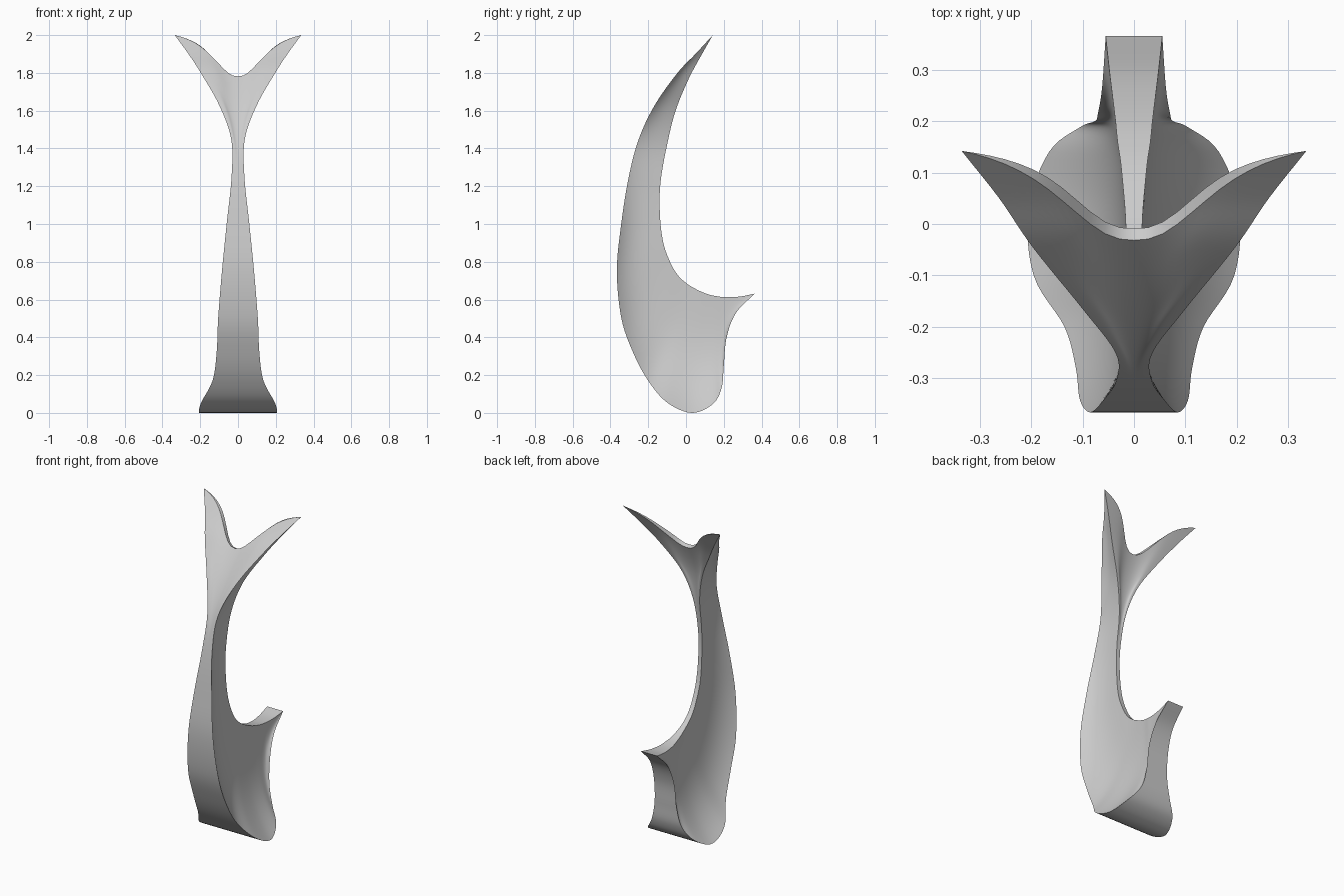
import bpy, bmesh
from mathutils import Vector

if "Cube" in bpy.data.objects:
    bpy.data.objects.remove(bpy.data.objects["Cube"])

# Rails from fork tip, down and round to the tail lip: (y, z, half width)
OUTER = [(.142, 2.0, .335), (.05, 1.9, .262), (-.045, 1.8, .197), (-.165, 1.63, .1),
         (-.25, 1.45, .036), (-.303, 1.25, .034), (-.343, 1.0, .06), (-.366, .75, .085),
         (-.342, .5, .105), (-.28, .32, .113), (-.2, .17, .135), (-.1, .055, .195),
         (.03, 0, .205), (.14, .045, .165), (.188, .13, .105), (.2, .25, .076),
         (.215, .4, .07), (.265, .53, .062), (.365, .632, .055)]
INNER = [(.142, 2.0, .335), (.085, 1.9, .26), (.015, 1.77, .173), (-.055, 1.6, .075),
         (-.1, 1.42, .024), (-.135, 1.22, .013), (-.138, 1.05, .012), (-.12, .9, .014),
         (-.08, .79, .014), (-.04, .725, .015), (0, .688, .016), (.035, .665, .018),
         (.08, .642, .022), (.12, .627, .026), (.16, .618, .032), (.2, .613, .036),
         (.25, .613, .042), (.3, .618, .048), (.365, .632, .055)]
STEPS, NU, NT = 6, 24, 14
FLARE = 3.2


def rail(pts, t):
    """Catmull-Rom sample of a rail at parameter t, ends extended straight."""
    n = len(pts)
    t = min(max(t, 0), n - 1)
    i = min(int(t), n - 2)
    f = t - i
    b, c = Vector(pts[i]), Vector(pts[i + 1])
    a = Vector(pts[i - 1]) if i > 0 else 2 * b - c
    d = Vector(pts[i + 2]) if i + 2 < n else 2 * c - b
    return .5 * (2 * b + (c - a) * f + (2 * a - 5 * b + 4 * c - d) * f * f
                 + (3 * b - a - 3 * c + d) * f ** 3)


def notch(u):
    """Fork notch outline: flat middle, steep sides, nearly straight to the tips."""
    return (1 / (1 + (abs(u) / .5) ** 2.5) - .1502) / .8498


def band_point(t, u, inner):
    """Point across a band; the middle slides down the rail to form the fork notch."""
    shape = notch(u)
    fade = max(0, 1 - t / 5)
    s = t + 2.06 * fade * shape
    o, i = rail(OUTER, s), rail(INNER, s)
    a, b = (i, o) if inner else (o, i)
    p = a.lerp(b, .32 * fade ** 2 * shape)
    w = rail(INNER if inner else OUTER, t).z
    return Vector((u * w, p.x, p.y))


def section(t):
    """Closed ring: outer band, concave side, inner band, concave side."""
    us = [-1 + 2 * k / NU for k in range(NU + 1)]
    o, i = rail(OUTER, t), rail(INNER, t)
    side = []
    for k in range(1, NT):
        f = (k / NT) ** 1.3
        p = o.lerp(i, f)
        side.append((i.z + (o.z - i.z) * (1 - f) ** FLARE, p.x, p.y))
    ring = [band_point(t, u, False) for u in us]
    ring += [Vector(p) for p in side]
    ring += [band_point(t, u, True) for u in reversed(us)]
    ring += [Vector((-p[0], p[1], p[2])) for p in reversed(side)]
    return ring


# Loft the sections into one solid
bm = bmesh.new()
count = (len(OUTER) - 1) * STEPS
rings = [[bm.verts.new(p) for p in section(k / STEPS)] for k in range(count + 1)]
m = len(rings[0])
for a, b in zip(rings, rings[1:]):
    for k in range(m):
        bm.faces.new((a[k], a[(k + 1) % m], b[(k + 1) % m], b[k]))

# Close the fork notch edge and the tail lip
for r in (rings[0], rings[-1]):
    top = 2 * NU + NT
    for k in range(NU):
        bm.faces.new((r[k], r[k + 1], r[top - k - 1], r[top - k]))
bmesh.ops.remove_doubles(bm, verts=bm.verts, dist=.0005)
bmesh.ops.dissolve_degenerate(bm, edges=bm.edges, dist=.0001)
bmesh.ops.recalc_face_normals(bm, faces=bm.faces)

mesh = bpy.data.meshes.new("forked_sculpture")
bm.to_mesh(mesh)
bm.free()
obj = bpy.data.objects.new("forked_sculpture", mesh)
bpy.context.collection.objects.link(obj)
bpy.context.view_layer.objects.active = obj
obj.select_set(True)
bpy.ops.object.shade_smooth_by_angle(angle=.6)
